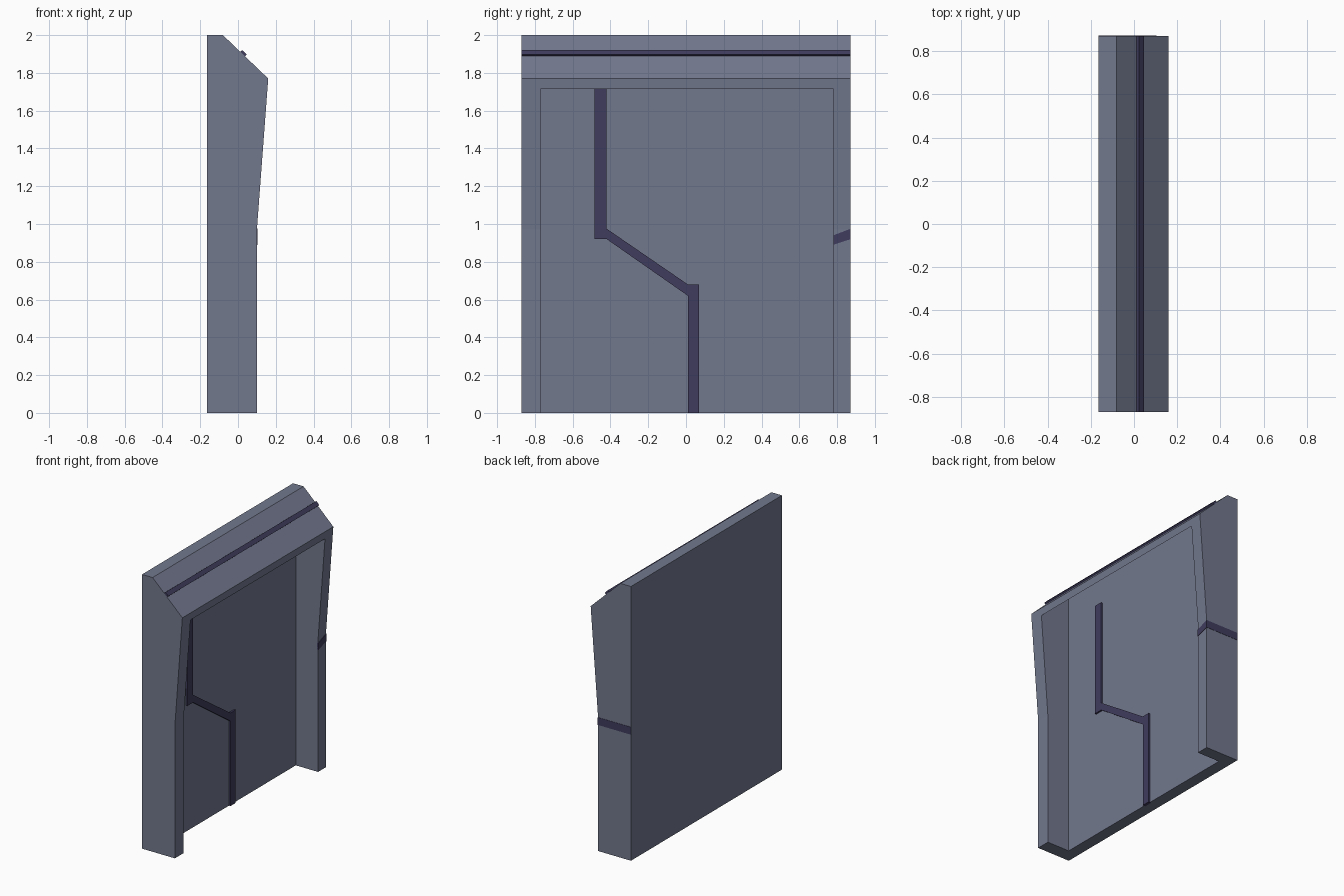
import bpy, bmesh
from mathutils import Vector

if "Cube" in bpy.data.objects:
    bpy.data.objects.remove(bpy.data.objects["Cube"])


def material(name, rgb):
    m = bpy.data.materials.new(name)
    m.diffuse_color = (*rgb, 1)
    m.use_nodes = True
    m.node_tree.nodes["Principled BSDF"].inputs["Base Color"].default_value = m.diffuse_color
    return m


panel_mat = material("panel_blue_grey", (0.17, 0.19, 0.27))
trim_mat = material("trim_dark", (0.05, 0.045, 0.11))


def prism(name, points, offset, mat):
    """Extrude a closed polygon of 3D points along offset."""
    bm = bmesh.new()
    face = bm.faces.new([bm.verts.new(p) for p in points])
    ext = bmesh.ops.extrude_face_region(bm, geom=[face], use_keep_orig=True)
    verts = [g for g in ext["geom"] if isinstance(g, bmesh.types.BMVert)]
    bmesh.ops.translate(bm, verts=verts, vec=Vector(offset))
    bmesh.ops.recalc_face_normals(bm, faces=bm.faces[:])
    me = bpy.data.meshes.new(name)
    bm.to_mesh(me)
    bm.free()
    me.materials.append(mat)
    ob = bpy.data.objects.new(name, me)
    bpy.context.collection.objects.link(ob)
    return ob


def side_profile(name, xz, y0, y1, mat):
    return prism(name, [(x, y0, z) for x, z in xz], (0, y1 - y0, 0), mat)


def face_profile(name, yz, x0, x1, mat):
    return prism(name, [(x0, y, z) for y, z in yz], (x1 - x0, 0, 0), mat)


# wall body: side profile with a chamfered, overhanging head
wall = side_profile("wall_panel", [(-0.165, 0), (0.10, 0), (0.10, 0.97), (0.16, 1.77),
                                   (-0.08, 2), (-0.165, 2)], -0.87, 0.87, panel_mat)

# recess between the pillars, with a ceiling rising towards the back
cutter = side_profile("recess_cutter", [(-0.08, -0.1), (0.3, -0.1), (0.3, 1.715),
                                        (0.156, 1.715), (-0.08, 1.94)], -0.77, 0.78, panel_mat)
cutter.hide_render = True
mod = wall.modifiers.new("recess", 'BOOLEAN')
mod.operation = 'DIFFERENCE'
mod.solver = 'EXACT'
mod.object = cutter
bpy.context.view_layer.objects.active = wall
bpy.ops.object.modifier_apply(modifier=mod.name)
bpy.data.objects.remove(cutter)

# stepped trim line on the recessed panel
face_profile("recess_trim", [(-0.485, 1.745), (-0.42, 1.745), (-0.42, 0.975), (0.01, 0.68),
                             (0.07, 0.68), (0.07, 0), (0.01, 0), (0.01, 0.62),
                             (-0.42, 0.92), (-0.485, 0.92)], -0.09, -0.068, trim_mat)

# trim on the pillar front, wrapping round its outer side
face_profile("pillar_front_trim", [(0.78, 0.89), (0.872, 0.92), (0.872, 0.975), (0.78, 0.94)],
             0.09, 0.103, trim_mat)
face_profile("pillar_side_trim", [(0.86, 0.92), (0.872, 0.92), (0.872, 0.975), (0.86, 0.975)],
             -0.165, 0.10, trim_mat)

# raised strip along the sloping head
side_profile("head_trim", [(0.010, 1.910), (0.024, 1.921), (0.047, 1.897), (0.034, 1.886)],
             -0.87, 0.87, trim_mat)
